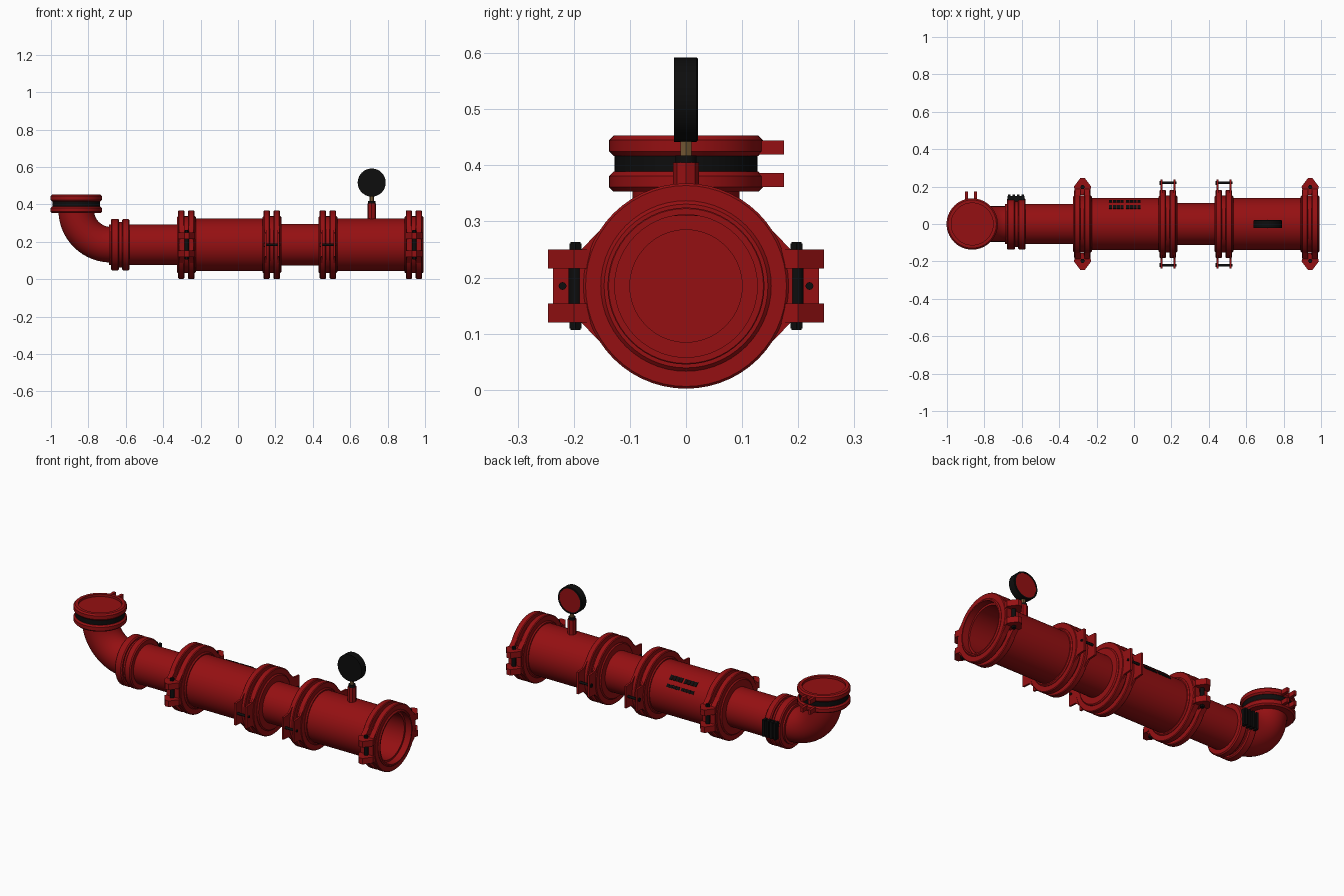
import bpy, bmesh
from math import pi, radians, sin, cos
from mathutils import Matrix, Vector

cube = bpy.data.objects.get("Cube")
if cube:
    bpy.data.objects.remove(cube, do_unlink=True)

AXIS_Z = 0.185                      # height of the main pipe axis
ALONG_X, ALONG_Y, ALONG_Z = (0, 0, 0), (0, 0, pi / 2), (0, -pi / 2, 0)


def material(name, colour):
    m = bpy.data.materials.new(name)
    m.use_nodes = True
    m.diffuse_color = (*colour, 1)
    m.node_tree.nodes["Principled BSDF"].inputs["Base Color"].default_value = (*colour, 1)
    return m


RED = material("deep red", (0.30, 0.005, 0.006))
BLACK = material("black", (0.004, 0.004, 0.004))
BRASS = material("brass", (0.17, 0.10, 0.035))


def finish(name, bm, mat, loc=(0, 0, 0), rot=(0, 0, 0)):
    bmesh.ops.remove_doubles(bm, verts=bm.verts, dist=0.00001)
    bmesh.ops.recalc_face_normals(bm, faces=bm.faces)
    me = bpy.data.meshes.new(name)
    bm.to_mesh(me)
    bm.free()
    me.materials.append(mat)
    for p in me.polygons:
        p.use_smooth = True
    me.set_sharp_from_angle(angle=radians(35))
    ob = bpy.data.objects.new(name, me)
    ob.location, ob.rotation_euler = loc, rot
    bpy.context.collection.objects.link(ob)
    return ob


def lathe(name, profile, mat, loc=(0, 0, AXIS_Z), rot=ALONG_X, segs=56, closed=False):
    """Revolve (axial, radius) points about the local x axis."""
    bm = bmesh.new()
    vs = [bm.verts.new((a, 0, r)) for a, r in profile]
    es = [bm.edges.new(p) for p in zip(vs, vs[1:])]
    if closed:
        es.append(bm.edges.new((vs[-1], vs[0])))
    bmesh.ops.spin(bm, geom=vs + es, cent=(0, 0, 0), axis=(1, 0, 0),
                   angle=2 * pi, steps=segs)
    return finish(name, bm, mat, loc, rot)


def rod(name, a, b, r, mat, **kw):
    return lathe(name, [(a, 0), (a, r), (b, r), (b, 0)], mat, **kw)


def ring(name, a, b, inner, outer, mat, bevel=0.006, **kw):
    return lathe(name, [(a, inner), (a, outer - bevel), (a + bevel, outer),
                        (b - bevel, outer), (b, outer - bevel), (b, inner)],
                 mat, closed=True, **kw)


def box(name, size, loc, mat, rot=(0, 0, 0)):
    bm = bmesh.new()
    bmesh.ops.create_cube(bm, size=1, matrix=Matrix.Diagonal((*size, 1)))
    return finish(name, bm, mat, loc, rot)


def prism(name, points, depth, mat, loc):
    """Extrude a flat outline of 3D points along the vector depth."""
    bm = bmesh.new()
    f = bm.faces.new([bm.verts.new(p) for p in points])
    out = bmesh.ops.extrude_face_region(bm, geom=[f])["geom"]
    bmesh.ops.translate(bm, vec=Vector(depth),
                        verts=[v for v in out if isinstance(v, bmesh.types.BMVert)])
    return finish(name, bm, mat, loc)


# Pipe bodies
rod("narrow_pipe", -0.69, -0.27, 0.108, RED)
rod("main_pipe", -0.27, 0.18, 0.14, RED)
rod("middle_pipe", 0.18, 0.50, 0.111, RED)
ring("outlet_pipe", 0.49, 0.955, 0.127, 0.14, RED, bevel=0.002)

# Quarter-turn elbow
bm = bmesh.new()
bmesh.ops.create_circle(bm, segments=40, radius=0.095,
                        matrix=Matrix.Translation((-0.865, 0, 0.37)))
bmesh.ops.spin(bm, geom=bm.verts[:] + bm.edges[:], cent=(-0.68, 0, 0.37),
               axis=(0, 1, 0), angle=-pi / 2, steps=20)
finish("elbow", bm, RED)

# Inlet coupling on the elbow: two flanges, black seal, shallow recessed cap
inlet = dict(loc=(-0.865, 0, 0), rot=ALONG_Z)
ring("inlet_lower_flange", 0.353, 0.389, 0.09, 0.137, RED, bevel=0.008, **inlet)
rod("inlet_seal", 0.38, 0.42, 0.127, BLACK, **inlet)
ring("inlet_upper_flange", 0.417, 0.453, 0.112, 0.137, RED, bevel=0.008, **inlet)
rod("inlet_cap", 0.41, 0.44, 0.115, RED, **inlet)
for z in (0.374, 0.432):
    for x in (-0.896, -0.848):
        box("inlet_lug", (0.016, 0.06, 0.025), (x, 0.145, z), RED)

# Two-ring collar where the elbow meets the pipe, with a ribbed latch behind
ring("collar_ring", -0.68, -0.635, 0.09, 0.137, RED)
ring("collar_ring", -0.62, -0.58, 0.10, 0.137, RED)
rod("collar_core", -0.65, -0.60, 0.122, RED)
box("collar_latch", (0.09, 0.03, 0.08), (-0.63, 0.135, AXIS_Z + 0.01), BLACK)
for i in range(4):
    box("latch_rib", (0.014, 0.03, 0.095), (-0.666 + i * 0.024, 0.142, AXIS_Z + 0.01), BLACK)


def clamp_rings(x, inner):
    """Stepped housing: side lips, two tall ribs and a core between them."""
    ring("clamp_lip", x - 0.052, x + 0.05, inner, 0.152, RED)
    for a, b in ((-0.045, -0.012), (0.008, 0.042)):
        ring("clamp_rib", x + a, x + b, 0.142, 0.183, RED, bevel=0.004)


def wing(x, thick, tip, side):
    """Flat ear that grows out of a rib towards one side."""
    half = [(0.115, 0.138), (0.186, 0.066), (tip, 0.062)]
    outline = half + [(y, -z) for y, z in reversed(half)] + [(0.155, 0)]
    prism("clamp_wing", [(0, side * y, z) for y, z in outline],
          (thick, 0, 0), RED, (x, 0, AXIS_Z))


# Split clamps with upright bolts
for x, inner in ((-0.275, 0.10), (0.942, 0.139)):
    clamp_rings(x, inner)
    for side in (1, -1):
        wing(x - 0.04, 0.028, 0.19, side)
        wing(x + 0.01, 0.028, 0.19, side)
        for up in (1, -1):
            half = [(0.036, 0.155), (0.046, 0.20), (0.012, 0.246)]
            outline = half + [(-a, b) for a, b in reversed(half)]
            prism("clamp_lug", [(a, side * b, up * 0.031) for a, b in outline],
                  (0, 0, up * 0.034), RED, (x, 0, AXIS_Z))
        spot = (x, side * 0.197, AXIS_Z)
        rod("clamp_bolt", -0.078, 0.078, 0.009, BLACK, loc=spot, rot=ALONG_Z, segs=12)
        rod("bolt_sleeve", -0.031, 0.031, 0.012, BLACK, loc=spot, rot=ALONG_Z, segs=12)
        for z in (-0.076, 0.064):
            rod("bolt_nut", z, z + 0.012, 0.012, BLACK, loc=spot, rot=ALONG_Z, segs=6)

# Flanged clamps with bolts lying along the pipe
for x in (0.182, 0.482):
    clamp_rings(x, 0.10)
    for side in (1, -1):
        wing(x - 0.041, 0.011, 0.237, side)
        wing(x + 0.028, 0.011, 0.237, side)
        spot = (x, side * 0.22, AXIS_Z)
        rod("cross_bolt", -0.036, 0.044, 0.007, BLACK, loc=spot, segs=12)
        rod("cross_nut", -0.046, -0.034, 0.012, BLACK, loc=spot, segs=6)

# Pressure gauge: red boss, brass neck, black case, red dial on the back
gauge = dict(loc=(0.715, 0, 0), rot=ALONG_Z)
rod("gauge_boss", 0.31, 0.405, 0.023, RED, segs=8, **gauge)
rod("gauge_collar", 0.403, 0.418, 0.019, BLACK, segs=12, **gauge)
rod("gauge_neck", 0.40, 0.452, 0.011, BRASS, segs=6, **gauge)
dial = dict(loc=(0.715, 0, 0.517), rot=ALONG_Y)
rod("gauge_case", -0.021, 0.017, 0.075, BLACK, **dial)
ring("gauge_bezel", 0.012, 0.021, 0.066, 0.075, BLACK, bevel=0.002, **dial)
rod("gauge_dial", 0.014, 0.019, 0.067, RED, **dial)

# Two rows of painted dashes on the upper back of the main pipe
for angle, width in ((radians(40), 0.026), (radians(59), 0.018)):
    for i in range(8):
        x = -0.125 + i * 0.0205 + (0.008 if i > 3 else 0)
        box("painted_dash", (0.017, width, 0.006),
            (x, 0.14 * sin(angle), AXIS_Z + 0.14 * cos(angle)), BLACK, (-angle, 0, 0))
